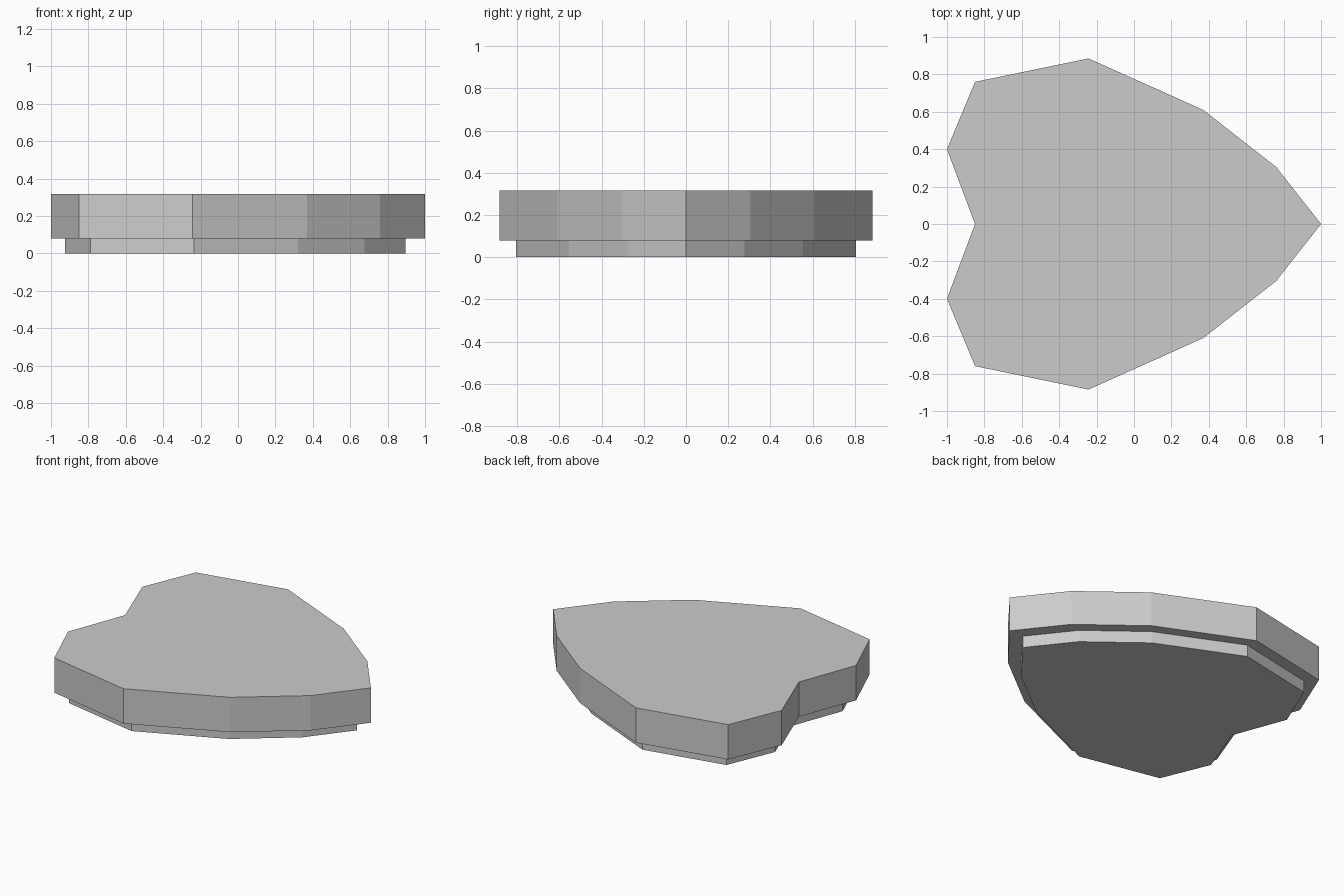
import bpy, bmesh

if "Cube" in bpy.data.objects:
    bpy.data.objects.remove(bpy.data.objects["Cube"])

# Half outline of the heart-shaped plate, from the tip to the notch
HALF = [(1.0, 0.0), (0.76, 0.305), (0.37, 0.61), (-0.243, 0.885),
        (-0.85, 0.76), (-1.0, 0.40), (-0.85, 0.0)]
OUTLINE = HALF + [(x, -y) for x, y in HALF[-2:0:-1]]


def slab(name, z0, z1, scale=1.0, shift=0.0):
    """Extrude the scaled outline from z0 to z1."""
    bm = bmesh.new()
    face = bm.faces.new([bm.verts.new((x * scale + shift, y * scale, z0))
                         for x, y in OUTLINE])
    ext = bmesh.ops.extrude_face_region(bm, geom=[face], use_keep_orig=True)
    top = [v for v in ext["geom"] if isinstance(v, bmesh.types.BMVert)]
    bmesh.ops.translate(bm, verts=top, vec=(0, 0, z1 - z0))
    bmesh.ops.recalc_face_normals(bm, faces=bm.faces)
    mesh = bpy.data.meshes.new(name)
    bm.to_mesh(mesh)
    bm.free()
    obj = bpy.data.objects.new(name, mesh)
    bpy.context.collection.objects.link(obj)
    return obj


# Inset foot below, thick plate above
slab("base_foot", 0.0, 0.08, scale=0.91, shift=-0.015)
slab("top_plate", 0.08, 0.317)
